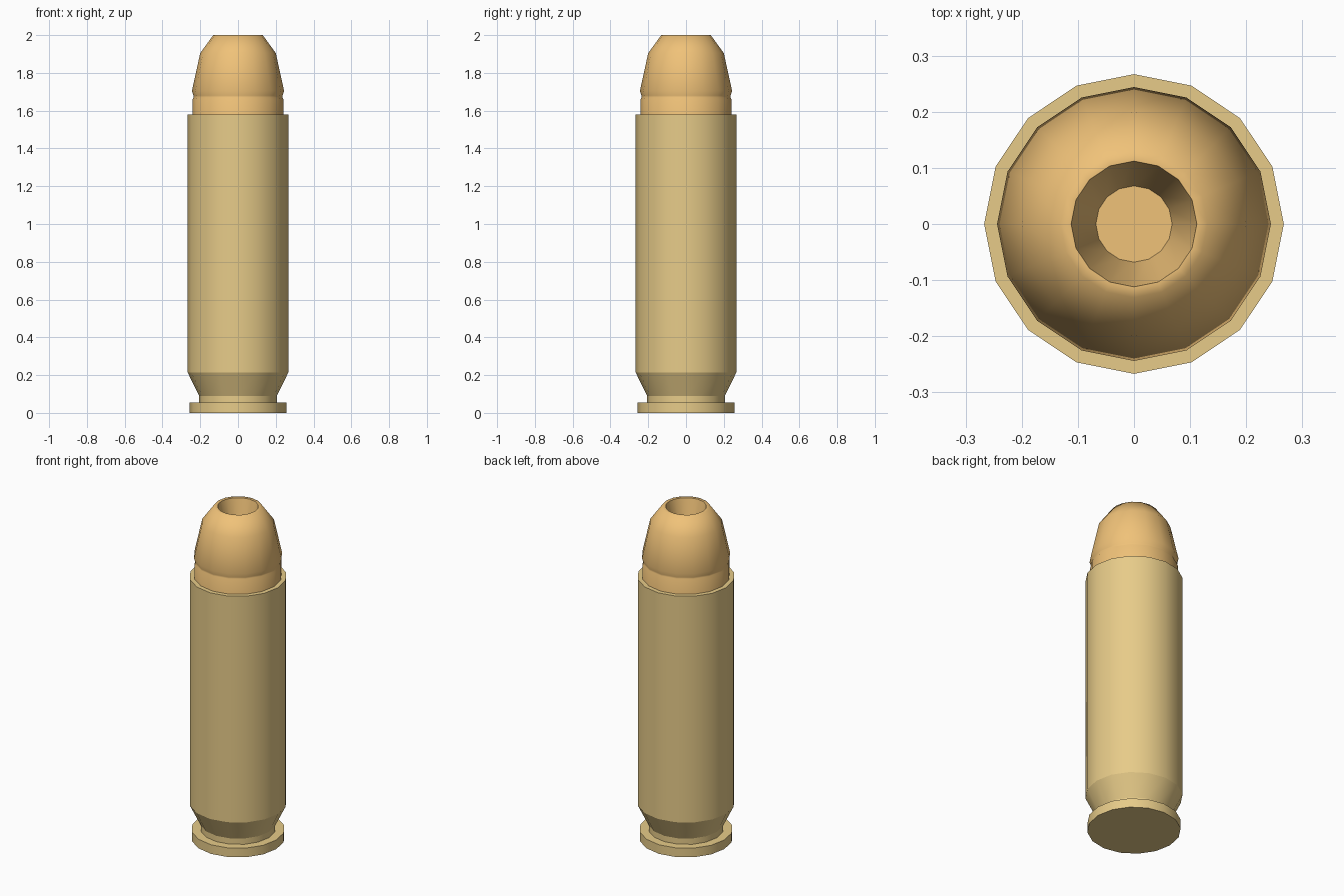
import bpy, bmesh, math

if "Cube" in bpy.data.objects:
    bpy.data.objects.remove(bpy.data.objects["Cube"])

SIDES = 16


def material(name, rgb):
    mat = bpy.data.materials.new(name)
    mat.diffuse_color = (*rgb, 1)
    mat.use_nodes = True
    mat.node_tree.nodes["Principled BSDF"].inputs["Base Color"].default_value = mat.diffuse_color
    return mat


def lathe(name, profile, mat, angle):
    """Revolve (radius, z) points about z, capping both ends."""
    bm = bmesh.new()
    rings = []
    for r, z in profile:
        rings.append([bm.verts.new((r * math.cos(2 * math.pi * i / SIDES),
                                    r * math.sin(2 * math.pi * i / SIDES), z))
                      for i in range(SIDES)])
    for a, b in zip(rings, rings[1:]):
        for i in range(SIDES):
            j = (i + 1) % SIDES
            bm.faces.new((a[i], a[j], b[j], b[i]))
    bm.faces.new(rings[0][::-1])
    bm.faces.new(rings[-1])
    bmesh.ops.recalc_face_normals(bm, faces=bm.faces)
    mesh = bpy.data.meshes.new(name)
    bm.to_mesh(mesh)
    bm.free()
    mesh.materials.append(mat)
    obj = bpy.data.objects.new(name, mesh)
    bpy.context.collection.objects.link(obj)
    bpy.ops.object.select_all(action='DESELECT')
    obj.select_set(True)
    bpy.context.view_layer.objects.active = obj
    bpy.ops.object.shade_smooth_by_angle(angle=math.radians(angle))
    return obj


brass = material("brass", (0.80, 0.60, 0.25))
copper = material("copper", (0.87, 0.54, 0.19))

# Case: base flange, extractor groove, taper, long wall, mouth
lathe("case", [(0.256, 0), (0.256, 0.055), (0.206, 0.055), (0.206, 0.09),
               (0.267, 0.215), (0.267, 1.58), (0.238, 1.58), (0.238, 1.45)],
      brass, 24)

# Bullet: seated shank, shallow groove, rounded nose, hollow point
lathe("bullet", [(0.241, 1.47), (0.241, 1.66), (0.236, 1.67), (0.236, 1.68),
                 (0.244, 1.705), (0.20, 1.905), (0.131, 2.0), (0.112, 2.0),
                 (0.068, 1.80)],
      copper, 60)
